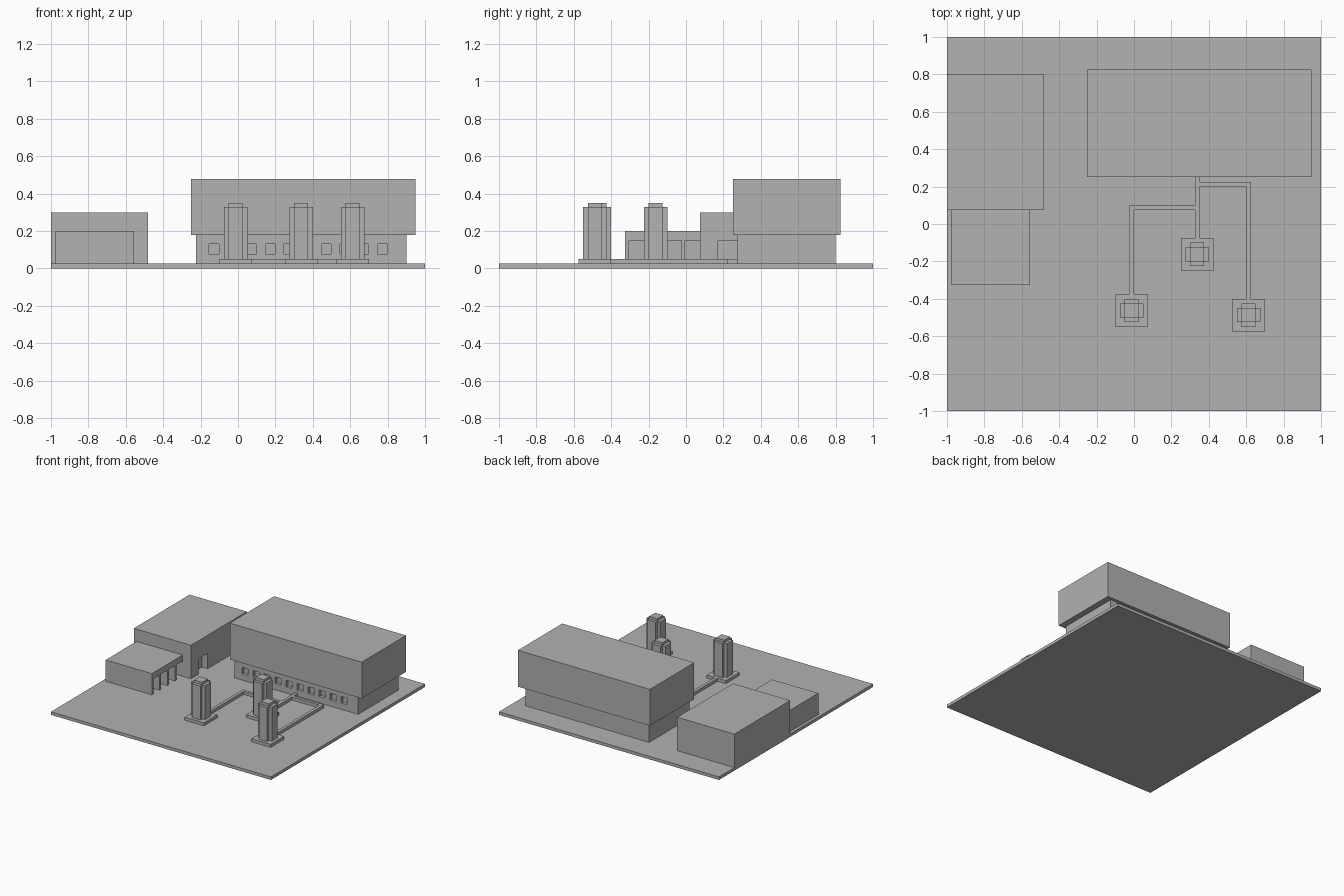
import bpy
import bmesh
from mathutils import Matrix, Vector

cube = bpy.data.objects.get("Cube")
if cube:
    bpy.data.objects.remove(cube, do_unlink=True)

GREY = (0.445, 0.445, 0.445, 1.0)
grey = bpy.data.materials.new("plain_grey")
grey.use_nodes = True
grey.diffuse_color = GREY
grey.node_tree.nodes["Principled BSDF"].inputs["Base Color"].default_value = GREY

GROUND = 0.025


def boxes(name, spans):
    """One object from boxes given as (x0, x1, y0, y1, z0, z1)."""
    bm = bmesh.new()
    for x0, x1, y0, y1, z0, z1 in spans:
        centre = Vector((x0 + x1, y0 + y1, z0 + z1)) / 2
        size = Matrix.Diagonal((x1 - x0, y1 - y0, z1 - z0, 1))
        bmesh.ops.create_cube(bm, size=1, matrix=Matrix.Translation(centre) @ size)
    mesh = bpy.data.meshes.new(name)
    bm.to_mesh(mesh)
    bm.free()
    mesh.materials.append(grey)
    obj = bpy.data.objects.new(name, mesh)
    bpy.context.collection.objects.link(obj)
    return obj


def carve(obj, spans):
    """Cut box-shaped recesses into a building."""
    cutter = boxes("cutter", spans)
    cutter.hide_render = True
    mod = obj.modifiers.new("recesses", 'BOOLEAN')
    mod.operation = 'DIFFERENCE'
    mod.solver = 'EXACT'
    mod.object = cutter
    bpy.context.view_layer.objects.active = obj
    bpy.ops.object.modifier_apply(modifier=mod.name)
    bpy.data.objects.remove(cutter, do_unlink=True)


# Ground slab
boxes("ground_slab", [(-1, 1, -1, 1, 0, GROUND)])

# Main hall: windowed lower storey under an overhanging upper storey
hall = boxes("hall_lower_storey", [(-0.225, 0.9, 0.275, 0.8, GROUND, 0.178)])
carve(hall, [(-0.154 + 0.1 * i, -0.102 + 0.1 * i, 0.2, 0.3, 0.077, 0.13)
             for i in range(10)])
boxes("hall_upper_storey", [(-0.25, 0.95, 0.25, 0.825, 0.178, 0.477)])

# Side building with a doorway facing the yard
side = boxes("side_building", [(-1, -0.48, 0.075, 0.8, GROUND, 0.3)])
carve(side, [(-0.53, -0.4, 0.17, 0.29, 0, 0.15)])

# Garage with a row of open bays
garage = boxes("garage", [(-0.975, -0.555, -0.325, 0.075, GROUND, 0.2)])
carve(garage, [(-0.63, -0.5, -0.305 + 0.1 * i, -0.225 + 0.1 * i, 0, 0.15)
               for i in range(4)])

# Towers: cross-shaped shafts with a raised core, each on a square pad
PAD, WIDE, NARROW = 0.0875, 0.0625, 0.0375
towers = {"left": (0.6125, -0.4875), "middle": (0.3375, -0.1625),
          "right": (-0.0125, -0.4625)}
for side_name, (x, y) in towers.items():
    def block(hx, hy, z0, z1):
        return (x - hx, x + hx, y - hy, y + hy, z0, z1)
    boxes(side_name + "_tower_pad", [block(PAD, PAD, GROUND, 0.05)])
    boxes(side_name + "_tower_shaft", [block(WIDE, NARROW, 0.05, 0.329),
                                       block(NARROW, WIDE, 0.05, 0.329)])
    boxes(side_name + "_tower_core", [block(NARROW, NARROW, 0.05, 0.35)])

# Ducts linking the towers to the hall
TOP = 0.05
boxes("middle_duct", [(0.325, 0.35, -0.075, 0.275, GROUND, TOP)])
boxes("right_duct", [(-0.025, 0, -0.375, 0.1, GROUND, TOP),
                     (0, 0.325, 0.075, 0.1, GROUND, TOP)])
boxes("left_duct", [(0.6, 0.625, -0.4, 0.225, GROUND, TOP),
                    (0.35, 0.6, 0.2, 0.225, GROUND, TOP)])
